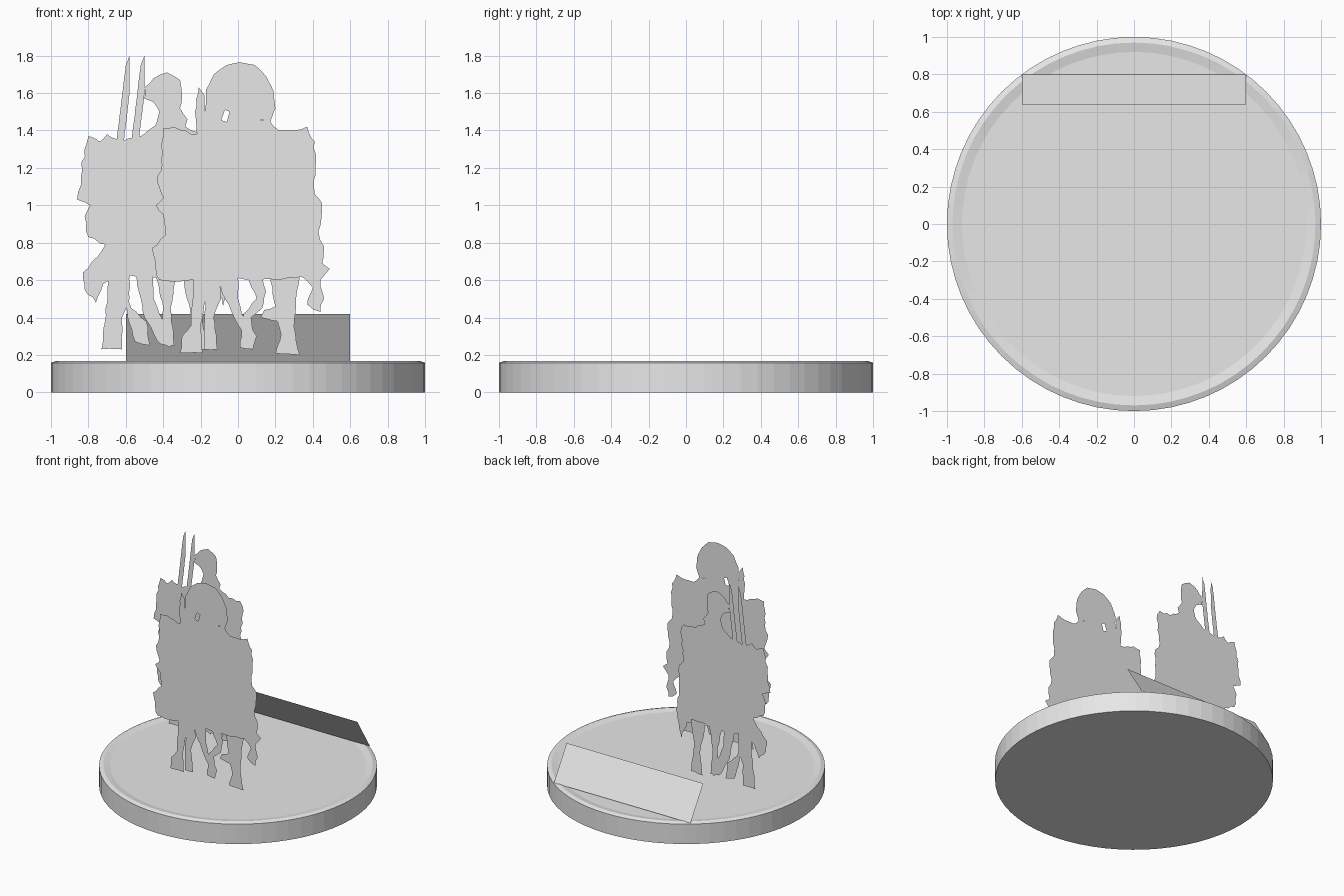
import bpy
import bmesh
import math
import random
from mathutils import Vector

random.seed(4)

old_cube = bpy.data.objects.get("Cube")
if old_cube:
    bpy.data.objects.remove(old_cube, do_unlink=True)

grey = bpy.data.materials.new("plain grey")
grey.use_nodes = True
grey.diffuse_color = (.8, .8, .8, 1)
grey.node_tree.nodes["Principled BSDF"].inputs["Base Color"].default_value = (.8, .8, .8, 1)


def finish(name, bm):
    """Turn a bmesh into a named object with the shared material."""
    mesh = bpy.data.meshes.new(name)
    bm.to_mesh(mesh)
    bm.free()
    mesh.materials.append(grey)
    obj = bpy.data.objects.new(name, mesh)
    bpy.context.collection.objects.link(obj)
    return obj


def fray(outline, amount, step=.035):
    """Break an outline into short edges with a ragged offset."""
    result = []
    for start, end in zip(outline, outline[1:] + outline[:1]):
        a, b = Vector(start), Vector(end)
        along = b - a
        side = Vector((-along.y, along.x)).normalized()
        pieces = max(1, round(along.length / step))
        result.append(a)
        for i in range(1, pieces):
            result.append(a + along * i / pieces + side * random.uniform(-amount, amount))
    return result


def cutout(name, y, outline, hole=None, ragged=.004):
    """Flat sheet facing the front, cut to an outline with an optional hole."""
    bm = bmesh.new()
    loops = [fray(outline, ragged)] + ([hole] if hole else [])
    for loop in loops:
        verts = [bm.verts.new((p[0], y, p[1])) for p in loop]
        for a, b in zip(verts, verts[1:] + verts[:1]):
            bm.edges.new((a, b))
    bmesh.ops.triangle_fill(bm, edges=bm.edges[:], use_beauty=True, normal=(0, -1, 0))
    for face in bm.faces:
        face.normal_update()
        if face.normal.y > 0:
            face.normal_flip()
    return finish(name, bm)


def cutout_set(name, y, outlines):
    """Several similar sheets, numbered and stepped slightly in depth."""
    for i, outline in enumerate(outlines, start=1):
        cutout(f"{name}_{i}", y + .002 * i, outline)


# Round base with a raised rim, made by spinning a profile
bm = bmesh.new()
profile = [(0, 0), (1, 0), (1, .158), (.97, .168), (.92, .158), (0, .158)]
verts = [bm.verts.new((r, 0, z)) for r, z in profile]
edges = [bm.edges.new(pair) for pair in zip(verts, verts[1:])]
bmesh.ops.spin(bm, geom=verts + edges, cent=(0, 0, 0), axis=(0, 0, 1),
               angle=math.tau, steps=64)
bmesh.ops.remove_doubles(bm, verts=bm.verts[:], dist=.0005)
bmesh.ops.recalc_face_normals(bm, faces=bm.faces[:])
finish("round_base", bm)

# Leaning panel at the back edge
bm = bmesh.new()
bm.faces.new([bm.verts.new(p) for p in
              ((.6, .8, .165), (.6, .64, .42), (-.6, .64, .42), (-.6, .8, .165))])
bm.normal_update()
for face in bm.faces:
    if face.normal.y < 0:
        face.normal_flip()
finish("back_panel", bm)

# Front rider
front_y = -.41
cutout("front_rider_body", front_y, [
    (-.17, 1.44), (.17, 1.45), (.22, 1.4), (.3, 1.4), (.37, 1.42), (.41, 1.34),
    (.41, 1.06), (.45, 1.01), (.43, .86), (.46, .78), (.45, .69), (.49, .66),
    (.44, .6), (.46, .5), (.44, .43), (.37, .47), (.4, .56), (.34, .62),
    (.1, .6), (-.1, .61), (-.35, .59), (-.42, .6), (-.44, .66), (-.46, .77),
    (-.39, .84), (-.4, .95), (-.44, 1), (-.4, 1.04), (-.43, 1.12),
    (-.41, 1.25), (-.4, 1.41), (-.34, 1.42), (-.22, 1.38),
], ragged=.009)
cutout("front_rider_helmet", front_y - .003, [
    (-.19, 1.41), (-.17, 1.55), (-.17, 1.62), (-.13, 1.7), (-.06, 1.75),
    (.01, 1.765), (.09, 1.75), (.15, 1.69), (.19, 1.61), (.2, 1.52),
    (.17, 1.44), (.12, 1.46), (.12, 1.43), (-.03, 1.41),
], hole=[(-.09, 1.455), (-.06, 1.445), (-.045, 1.5), (-.07, 1.51)], ragged=.002)
cutout("front_rider_blade", front_y - .002, [
    (-.22, 1.38), (-.23, 1.5), (-.21, 1.63), (-.18, 1.59), (-.17, 1.42)])
cutout_set("front_rider_leg", front_y, [
    [(-.24, .62), (-.12, .62), (-.17, .5), (-.2, .36), (-.19, .21),
     (-.31, .21), (-.3, .3), (-.25, .36)],
    [(-.17, .62), (-.1, .62), (-.09, .5), (-.13, .4), (-.11, .23),
     (-.18, .23), (-.18, .42)],
    [(-.12, .62), (0, .62), (0, .5), (.02, .42), (.1, .3), (.08, .23),
     (.01, .24), (.02, .33), (-.07, .5)],
    [(.05, .62), (.13, .62), (.15, .54), (.13, .45), (.07, .4), (.08, .28),
     (.03, .28), (.03, .42), (.1, .5)],
    [(.17, .62), (.33, .62), (.31, .5), (.3, .35), (.33, .2), (.2, .21),
     (.23, .31), (.21, .38), (.12, .4), (.14, .44), (.2, .46)],
])

# Rear rider
rear_y = .17
cutout("rear_rider_body", rear_y, [
    (-.82, 1.3), (-.8, 1.37), (-.74, 1.34), (-.7, 1.38), (-.62, 1.34),
    (-.55, 1.36), (-.48, 1.4), (-.42, 1.46), (-.28, 1.42), (-.2, 1.37),
    (-.1, 1.37), (-.07, 1.3), (-.1, 1.1), (-.05, 1), (-.06, .8), (-.03, .68),
    (-.08, .46), (-.13, .6), (-.3, .62), (-.55, .62), (-.66, .63),
    (-.72, .58), (-.76, .48), (-.82, .55), (-.83, .64), (-.78, .7),
    (-.71, .79), (-.8, .83), (-.82, .94), (-.79, 1), (-.86, 1.03), (-.84, 1.15),
], ragged=.009)
cutout("rear_rider_helmet", rear_y - .003, [
    (-.44, 1.42), (-.42, 1.5), (-.45, 1.55), (-.5, 1.57), (-.5, 1.63),
    (-.45, 1.68), (-.38, 1.71), (-.31, 1.67), (-.3, 1.58), (-.31, 1.52),
    (-.27, 1.46), (-.29, 1.4),
])
for number, shift in enumerate((0, .08), start=1):
    cutout(f"rear_rider_blade_{number}", rear_y - .002, [
        (shift - .58, 1.8), (shift - .6, 1.75), (shift - .65, 1.34),
        (shift - .61, 1.34), (shift - .58, 1.6)], ragged=.001)
cutout_set("rear_rider_leg", rear_y, [
    [(-.69, .64), (-.58, .64), (-.58, .5), (-.62, .4), (-.62, .23),
     (-.73, .23), (-.72, .34), (-.7, .48)],
    [(-.55, .64), (-.46, .64), (-.45, .5), (-.42, .42), (-.35, .28),
     (-.36, .24), (-.42, .26), (-.5, .4)],
    [(-.61, .6), (-.57, .45), (-.49, .38), (-.47, .25), (-.55, .27), (-.59, .4)],
    [(-.44, .64), (-.33, .64), (-.36, .45), (-.34, .25), (-.42, .26), (-.4, .45)],
    [(-.3, .64), (-.17, .64), (-.2, .45), (-.17, .23), (-.27, .22), (-.25, .4)],
])
